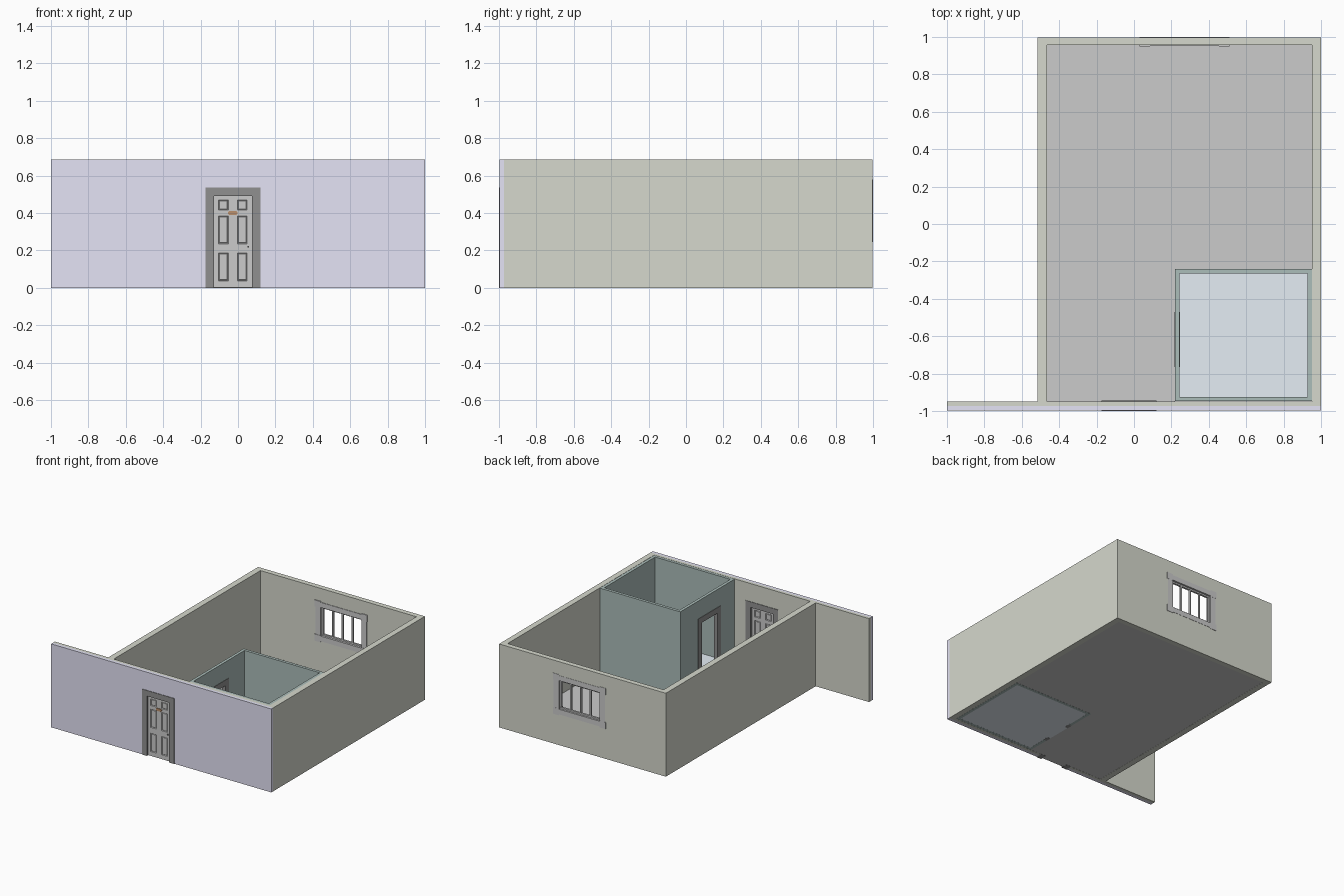
import bpy, bmesh
from mathutils import Vector

if "Cube" in bpy.data.objects:
    bpy.data.objects.remove(bpy.data.objects["Cube"])

H = 0.685  # wall height


def material(name, rgb):
    m = bpy.data.materials.new(name)
    m.diffuse_color = (*rgb, 1)
    m.use_nodes = True
    m.node_tree.nodes["Principled BSDF"].inputs["Base Color"].default_value = m.diffuse_color
    return m


LILAC = material("lilac_paint", (0.78, 0.77, 0.92))
OLIVE = material("olive_paint", (0.67, 0.69, 0.61))
TEAL = material("teal_paint", (0.41, 0.51, 0.49))
PALE = material("pale_blue_tile", (0.78, 0.85, 0.91))
DARK = material("dark_frame", (0.28, 0.28, 0.28))
BROWN = material("brown_metal", (0.5, 0.28, 0.15))


def finish(name, bm, mat=None):
    bmesh.ops.recalc_face_normals(bm, faces=bm.faces)
    me = bpy.data.meshes.new(name)
    bm.to_mesh(me)
    bm.free()
    ob = bpy.data.objects.new(name, me)
    bpy.context.collection.objects.link(ob)
    if mat:
        me.materials.append(mat)
    return ob


def extrude(name, outline, depth, mat=None):
    """Extrude a planar outline of 3D points along a depth vector."""
    bm = bmesh.new()
    f = bm.faces.new([bm.verts.new(p) for p in outline])
    r = bmesh.ops.extrude_face_region(bm, geom=[f])
    vs = [v for v in r["geom"] if isinstance(v, bmesh.types.BMVert)]
    bmesh.ops.translate(bm, verts=vs, vec=depth)
    return finish(name, bm, mat)


def add_box(bm, x, y, z):
    vs = bmesh.ops.create_cube(bm, size=1)["verts"]
    for v in vs:
        v.co = Vector([(a + b) / 2 + c * (b - a) for (a, b), c in zip((x, y, z), v.co)])


def boxes(name, items, mat=None):
    bm = bmesh.new()
    for it in items:
        add_box(bm, *it)
    return finish(name, bm, mat)


def cut(ob, x, y, z):
    """Boolean a box-shaped opening out of an object."""
    cutter = boxes("cutter", [(x, y, z)])
    cutter.hide_render = True
    mod = ob.modifiers.new("opening", 'BOOLEAN')
    mod.operation, mod.solver, mod.object = 'DIFFERENCE', 'EXACT', cutter
    bpy.context.view_layer.objects.active = ob
    bpy.ops.object.modifier_apply(modifier=mod.name)
    bpy.data.objects.remove(cutter)


def portal(a, b, top, w):
    """U-shaped door casing outline as (across, up) pairs."""
    return [(a, 0), (a, top), (b, top), (b, 0), (b - w, 0),
            (b - w, top - w), (a + w, top - w), (a + w, 0)]


DOOR_X, DOOR_TOP, CASING = (-0.174, 0.12), 0.537, 0.046
BATH_Y = (-0.765, -0.471)
WIN_X, WIN_Z = (0.03, 0.51), (0.245, 0.58)

# Front facade skin with doorway
facade = boxes("front_facade", [((-1, 1), (-0.996, -0.972), (0, H))], LILAC)
cut(facade, DOOR_X, (-1.1, -0.9), (-0.1, DOOR_TOP))

# Room walls with doorway and window opening
plan = [(-1, -0.972), (1, -0.972), (1, 0.997), (-0.515, 0.997), (-0.515, -0.947), (-1, -0.947)]
room = extrude("room_walls", [(x, y, 0) for x, y in plan], (0, 0, H), OLIVE)
cut(room, (-0.465, 0.952), (-0.947, 0.955), (-0.1, 1))
cut(room, DOOR_X, (-1.1, -0.9), (-0.1, DOOR_TOP))
cut(room, (0.055, 0.485), (0.9, 1.1), (0.27, 0.555))

# Small inner room with doorway
inner = boxes("inner_room_walls", [((0.22, 0.951), (-0.946, -0.24), (0, H - 0.001))], TEAL)
cut(inner, (0.244, 0.927), (-0.924, -0.264), (-0.1, 1))
cut(inner, (0.1, 0.3), BATH_Y, (-0.1, DOOR_TOP))

# Floors: main floor goes around the inner room
main = [(-0.465, -0.972), (0.22, -0.972), (0.22, -0.24), (0.952, -0.24), (0.952, 0.955), (-0.465, 0.955)]
extrude("main_floor", [(x, y, 0.001) for x, y in main], (0, 0, 0.003))
boxes("inner_room_floor", [((0.22, 0.93), (-0.93, -0.26), (0.0005, 0.005))], PALE)

# Door casings
extrude("front_door_casing", [(x, -1, z) for x, z in portal(*DOOR_X, DOOR_TOP, CASING)],
        (0, 0.057, 0), DARK)
extrude("inner_door_casing", [(0.217, y, z) for y, z in portal(*BATH_Y, DOOR_TOP, CASING)],
        (0.03, 0, 0), DARK)

# Six-panel door: slice a slab, then inset the panel faces on both sides
cols = [(-0.104, -0.052), (-0.004, 0.048)]
rows = [(0.037, 0.187), (0.235, 0.385), (0.415, 0.47)]
bm = bmesh.new()
add_box(bm, (-0.128, 0.074), (-0.985, -0.96), (0.001, 0.491))
for axis, pairs in (((1, 0, 0), cols), ((0, 0, 1), rows)):
    for v in [v for p in pairs for v in p]:
        bmesh.ops.bisect_plane(bm, geom=bm.verts[:] + bm.edges[:] + bm.faces[:],
                               plane_co=Vector(axis) * v, plane_no=axis)
bm.normal_update()
panels = []
for f in bm.faces:
    c = f.calc_center_median()
    if abs(f.normal.y) > 0.9 and any(a < c.x < b for a, b in cols) and any(a < c.z < b for a, b in rows):
        panels.append(f)
bmesh.ops.inset_individual(bm, faces=panels, thickness=0.005, depth=-0.005)
bmesh.ops.inset_individual(bm, faces=panels, thickness=0.004, depth=0.003)
finish("front_door", bm)

# Door plate with chamfered ends, and a knob on both sides
plate = [(-0.025, 0.004), (-0.019, 0.01), (0.019, 0.01), (0.025, 0.004),
         (0.025, -0.004), (0.019, -0.01), (-0.019, -0.01), (-0.025, -0.004)]
extrude("door_plate", [(x - 0.028, -0.991, z + 0.4) for x, z in plate], (0, 0.007, 0), BROWN)
boxes("door_knobs", [((0.052, 0.06), y, (0.215, 0.223))
                     for y in ((-0.994, -0.984), (-0.961, -0.951))], DARK)

# Window casing: rails, stiles and heavier corner blocks
w = 0.055
(x0, x1), (z0, z1) = WIN_X, WIN_Z
casing = []
for x in ((x0 + 0.008, x0 + w), (x1 - w, x1 - 0.008)):
    casing.append((x, (0.951, 0.999), (z0 + w, z1 - w)))
for z in ((z0 + 0.008, z0 + w - 0.005), (z1 - w + 0.005, z1 - 0.008)):
    casing.append(((x0 + w, x1 - w), (0.951, 0.999), z))
for x in ((x0, x0 + w), (x1 - w, x1)):
    for z in ((z0, z0 + w), (z1 - w, z1)):
        casing.append((x, (0.948, 1.0), z))
boxes("window_casing", casing)

# Sash with three upright bars
a, b, c, d, t = x0 + w, x1 - w, z0 + w - 0.005, z1 - w + 0.005, 0.012
sash = [((a, b), (0.968, 0.984), z) for z in ((c, c + t), (d - t, d))]
for i in range(5):
    x = a + (b - a - t) * i / 4
    sash.append(((x, x + t), (0.969, 0.983), (c + t, d - t)))
boxes("window_bars", sash)
